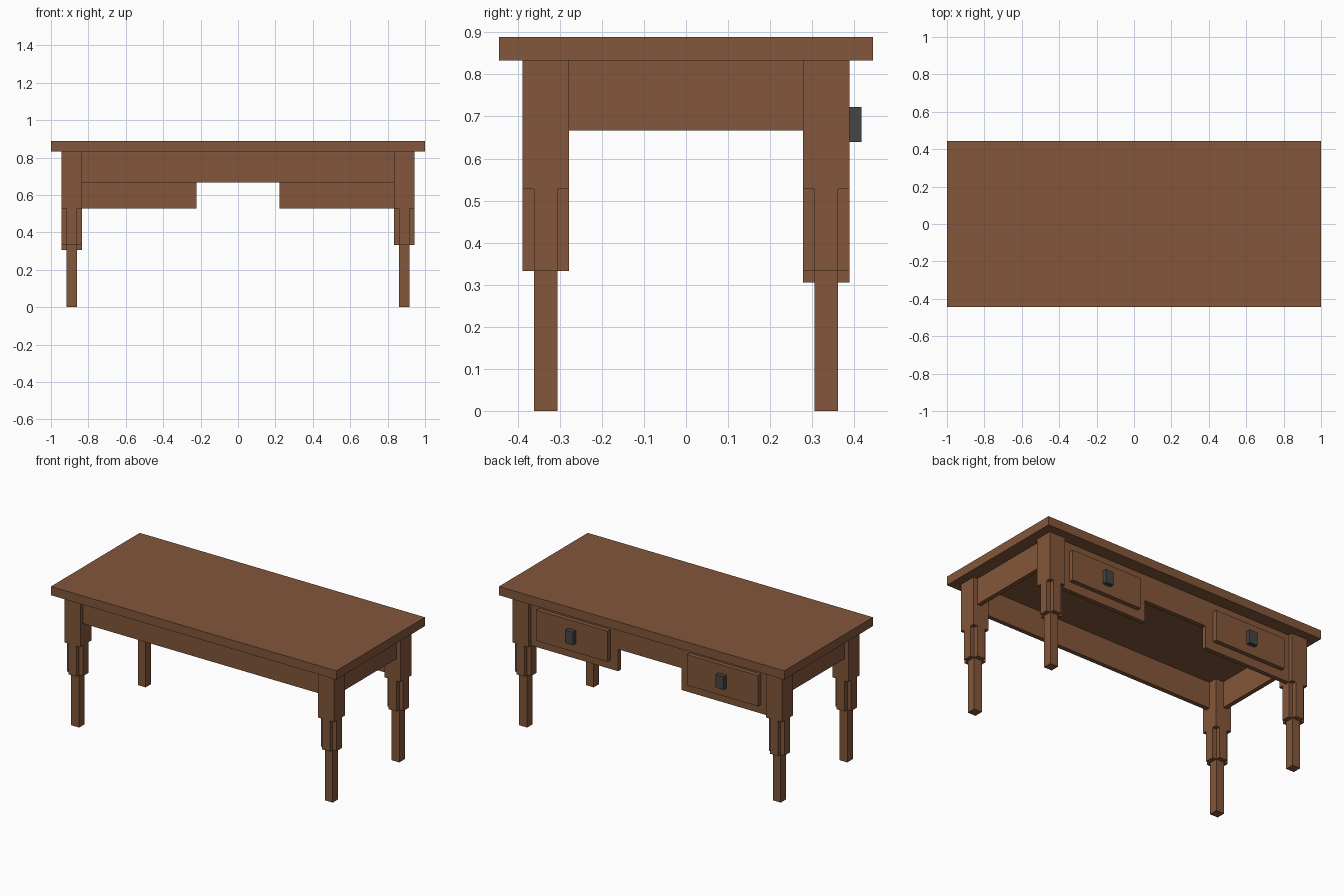
import bpy
import bmesh

cube = bpy.data.objects.get("Cube")
if cube:
    bpy.data.objects.remove(cube, do_unlink=True)

U = 1 / 36  # every size is a whole number of these units


def material(name, rgb):
    m = bpy.data.materials.new(name)
    m.use_nodes = True
    color = (*rgb, 1)
    m.diffuse_color = color
    bsdf = next(n for n in m.node_tree.nodes if n.type == 'BSDF_PRINCIPLED')
    bsdf.inputs["Base Color"].default_value = color
    bsdf.inputs["Roughness"].default_value = 0.8
    return m


wood = material("brown wood", (0.228, 0.094, 0.043))
iron = material("dark iron", (0.058, 0.061, 0.061))


def prism(bm, points, axis, lo, hi):
    """Extrude a flat outline along z, or along y for an (x, z) outline."""
    def place(a, b, d):
        return (a * U, b * U, d * U) if axis == 'z' else (a * U, d * U, b * U)
    face = bm.faces.new([bm.verts.new(place(a, b, lo)) for a, b in points])
    top = bmesh.ops.extrude_face_region(bm, geom=[face])["geom"]
    shift = place(0, 0, hi - lo)
    bmesh.ops.translate(bm, vec=shift, verts=[v for v in top if isinstance(v, bmesh.types.BMVert)])


def finish(name, bm, mat):
    bmesh.ops.recalc_face_normals(bm, faces=bm.faces)
    mesh = bpy.data.meshes.new(name)
    bm.to_mesh(mesh)
    bm.free()
    mesh.materials.append(mat)
    ob = bpy.data.objects.new(name, mesh)
    bpy.context.collection.objects.link(ob)
    return ob


def rect(x0, x1, y0, y1):
    return [(x0, y0), (x1, y0), (x1, y1), (x0, y1)]


def box(name, x, y, z, mat=wood):
    bm = bmesh.new()
    prism(bm, rect(*x, *y), 'z', *z)
    return finish(name, bm, mat)


# Tabletop
box("tabletop", (-36, 36), (-16, 16), (30, 32))

# Legs: square block, cross-shaped collar, slim foot
CROSS = [(-1, -2), (1, -2), (1, -1), (2, -1), (2, 1), (1, 1),
         (1, 2), (-1, 2), (-1, 1), (-2, 1), (-2, -1), (-1, -1)]
for sx, side in ((-1, "right"), (1, "left")):
    for sy, end in ((-1, "front"), (1, "back")):
        cx, cy = 32 * sx, 12 * sy
        collar = 11 if (sx, sy) == (-1, 1) else 12  # one collar hangs lower
        bm = bmesh.new()
        prism(bm, rect(cx - 2, cx + 2, cy - 2, cy + 2), 'z', 19, 30)
        prism(bm, [(cx + a, cy + b) for a, b in CROSS], 'z', collar, 19)
        prism(bm, rect(cx - 1, cx + 1, cy - 1, cy + 1), 'z', 0, collar)
        finish(f"{end}_{side}_leg", bm, wood)

# Thin aprons at the front and the two ends
box("front_apron", (-30, 30), (-13, -12), (24, 30))
box("right_apron", (-33, -32), (-10, 10), (24, 30))
box("left_apron", (32, 33), (-10, 10), (24, 30))

# Back panel with a raised knee opening in the middle
bm = bmesh.new()
prism(bm, [(-30, 19), (-8, 19), (-8, 24), (8, 24),
           (8, 19), (30, 19), (30, 30), (-30, 30)], 'y', 12, 13)
finish("back_panel", bm, wood)

# Drawer fronts and their handles
for s, side in ((-1, "right"), (1, "left")):
    c = 19 * s
    box(f"{side}_drawer_front", (c - 9, c + 9), (13, 14), (21, 28))
    box(f"{side}_drawer_handle", (c - 1, c + 1), (14, 15), (23, 26), iron)
